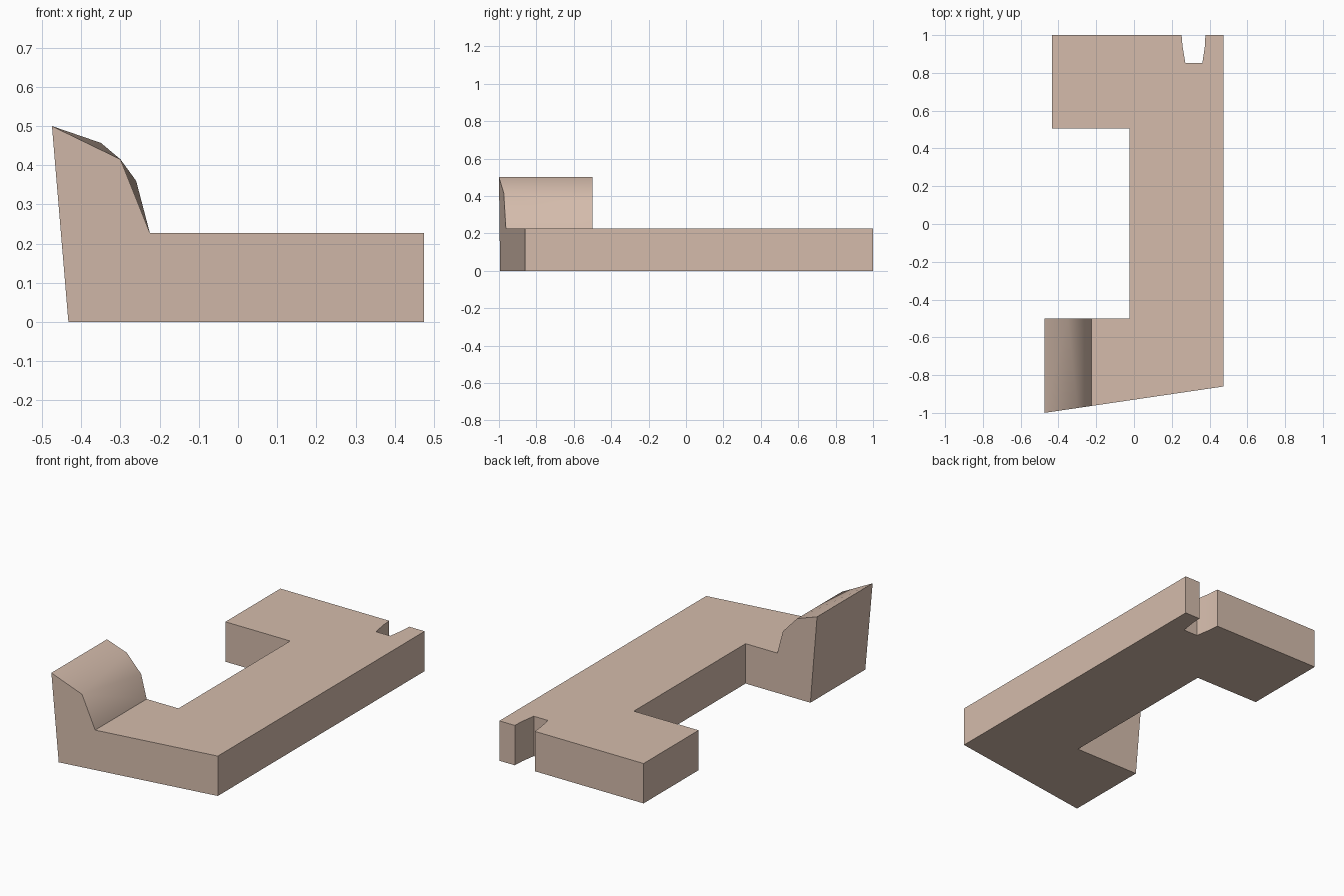
import bpy, bmesh, math

if "Cube" in bpy.data.objects:
    bpy.data.objects.remove(bpy.data.objects["Cube"])

T = 0.227                       # plate thickness
X_STEP = -0.225                 # where the raised lip meets the plate


def front_y(x):
    """y of the slanted front wall."""
    return -1 + (x + 0.475) * 0.14 / 0.95


bm = bmesh.new()


def ring(points):
    return [bm.verts.new(p) for p in points]


# Flat C-shaped plate with a tapered notch in the back edge
plan = [(X_STEP, front_y(X_STEP)), (0.475, -0.86), (0.475, 1),
        (0.378, 1), (0.375, 0.94), (0.362, 0.852),
        (0.272, 0.852), (0.257, 0.94), (0.252, 1),
        (-0.433, 1), (-0.433, 0.505), (-0.025, 0.505),
        (-0.025, -0.5), (X_STEP, -0.5)]
low = ring([(x, y, 0) for x, y in plan])
top = ring([(x, y, T) for x, y in plan])
bm.faces.new(low[::-1])
bm.faces.new(top)
for i in range(len(plan) - 1):  # last side stays open for the lip
    bm.faces.new((low[i], low[i + 1], top[i + 1], top[i]))

# Raised lip: coarse curve at the front, finer curve at the back
base = [(X_STEP, 0), (-0.433, 0), (-0.475, 0.5)]
front = ring([(x, front_y(x), z) for x, z in base + [(-0.3, 0.415), (X_STEP, T)]])
back = ring([(x, -0.5, z) for x, z in
             base + [(-0.35, 0.457), (-0.26, 0.36), (X_STEP, T)]])
bm.faces.new(front)
bm.faces.new(back[::-1])
for i in range(3):              # underside, outer wall, first curve strip
    bm.faces.new((front[i], front[i + 1], back[i + 1], back[i]))
bm.faces.new((front[3], back[4], back[3]))
bm.faces.new((front[3], front[4], back[5], back[4]))

# Weld the lip to the plate and clear flat seams
bmesh.ops.remove_doubles(bm, verts=bm.verts[:], dist=0.0005)
bmesh.ops.dissolve_limit(bm, angle_limit=0.005, verts=bm.verts[:], edges=bm.edges[:])
bmesh.ops.recalc_face_normals(bm, faces=bm.faces[:])

mesh = bpy.data.meshes.new("hooked_bracket")
bm.to_mesh(mesh)
bm.free()
bracket = bpy.data.objects.new("hooked_bracket", mesh)
bpy.context.collection.objects.link(bracket)

# Warm tan finish
tan = bpy.data.materials.new("tan")
tan.diffuse_color = (0.66, 0.5, 0.41, 1)
tan.use_nodes = True
tan.node_tree.nodes["Principled BSDF"].inputs["Base Color"].default_value = tan.diffuse_color
mesh.materials.append(tan)

# Smooth the lip curve and notch, keep corners sharp
bpy.context.view_layer.objects.active = bracket
bracket.select_set(True)
bpy.ops.object.shade_smooth_by_angle(angle=math.radians(45))
